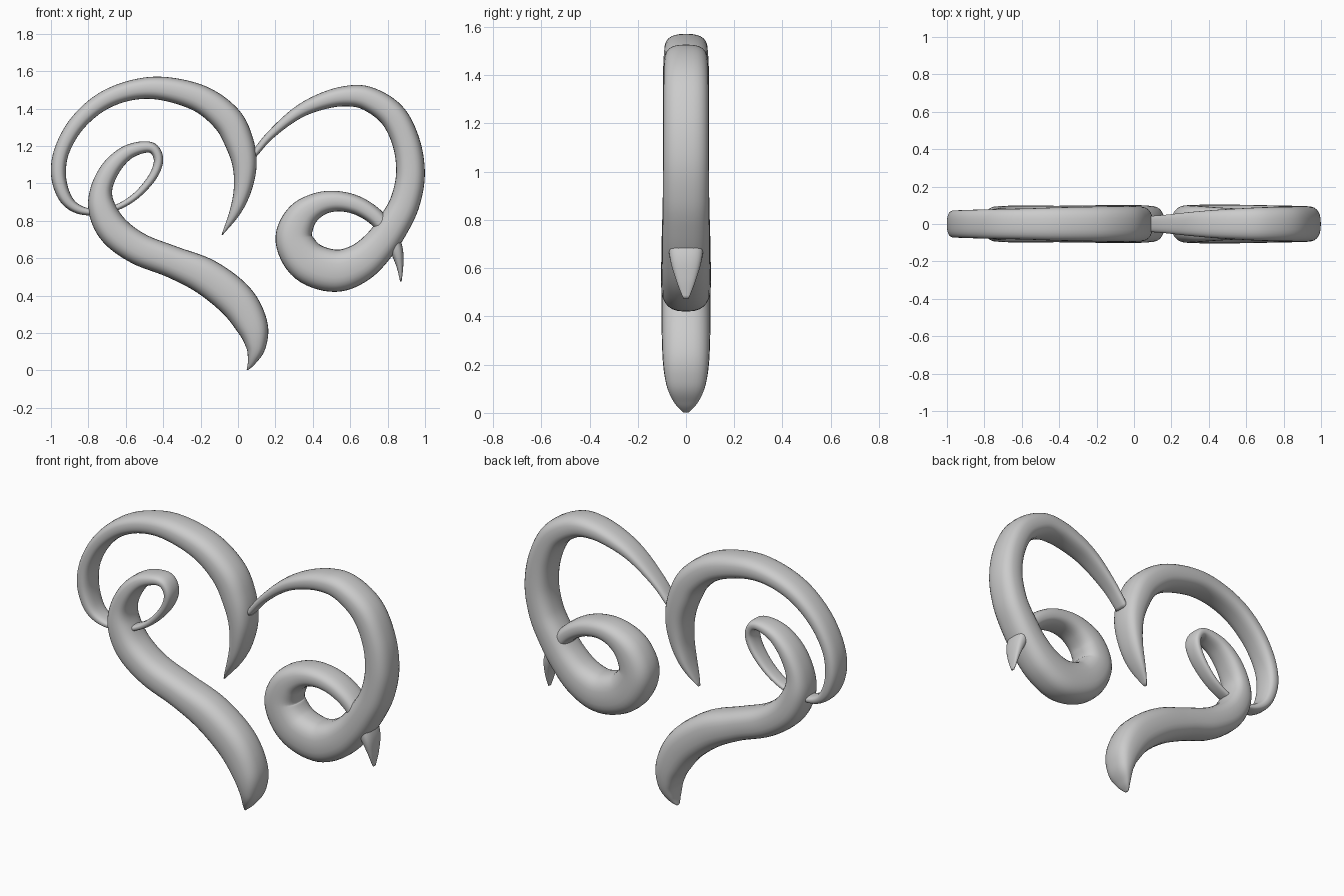
import bpy, bmesh, math
from mathutils import Vector

SIDES, STEPS, POWER = 28, 7, 2.6


def spline(pts):
    # Catmull-Rom through (x, z, half width) points
    p = [Vector(q) for q in pts]
    p = [2 * p[0] - p[1]] + p + [2 * p[-1] - p[-2]]
    out = []
    for a, b, c, d in zip(p, p[1:], p[2:], p[3:]):
        for i in range(STEPS):
            t = i / STEPS
            out.append(0.5 * (2 * b + (c - a) * t + (2 * a - 5 * b + 4 * c - d) * t * t
                              + (3 * b - a - 3 * c + d) * t ** 3))
    return out + [p[-2]]


def sround(v):
    return math.copysign(abs(v) ** (2 / POWER), v)


def stroke(name, pts):
    # Sweep a soft rounded section whose depth follows the stroke width
    path = spline(pts)
    bm = bmesh.new()
    rings = []
    for i, q in enumerate(path):
        t = path[min(i + 1, len(path) - 1)] - path[max(i - 1, 0)]
        n = Vector((-t.y, t.x)).normalized()
        w = max(q.z, 0.003)
        d = 0.108 * (1 - math.exp(-w / 0.036))
        ring = []
        for k in range(SIDES):
            a = math.tau * k / SIDES
            s = w * sround(math.cos(a))
            ring.append(bm.verts.new((q.x + n.x * s, d * sround(math.sin(a)), q.y + n.y * s)))
        rings.append(ring)
    for r0, r1 in zip(rings, rings[1:]):
        for k in range(SIDES):
            j = (k + 1) % SIDES
            bm.faces.new((r0[k], r0[j], r1[j], r1[k]))
    bm.faces.new(rings[0])
    bm.faces.new(rings[-1])
    bmesh.ops.recalc_face_normals(bm, faces=bm.faces)
    me = bpy.data.meshes.new(name)
    bm.to_mesh(me)
    bm.free()
    for f in me.polygons:
        f.use_smooth = True
    ob = bpy.data.objects.new(name, me)
    bpy.context.collection.objects.link(ob)
    return ob


# Left half of the heart: top arch, small loop, lower sweep
stroke("left_flourish", [
    (-.085, .725, .003), (-.015, .85, .03), (.025, .97, .048), (.035, 1.1, .065),
    (.005, 1.225, .077), (-.06, 1.345, .08), (-.2, 1.452, .073), (-.4, 1.507, .063),
    (-.57, 1.498, .053), (-.73, 1.435, .048), (-.86, 1.32, .044), (-.94, 1.18, .041),
    (-.96, 1.05, .04), (-.93, .935, .035), (-.87, .87, .026), (-.78, .847, .018),
    (-.66, .867, .016), (-.55, .93, .018), (-.46, 1.03, .022), (-.425, 1.12, .025),
    (-.45, 1.183, .028), (-.51, 1.193, .032), (-.6, 1.16, .04), (-.68, 1.08, .05),
    (-.73, .97, .058), (-.725, .86, .075), (-.66, .745, .085), (-.53, .65, .085),
    (-.35, .58, .085), (-.17, .5, .097), (-.01, .375, .1), (.075, .24, .085),
    (.095, .13, .055), (.075, .05, .024), (.05, .003, .004)])

# Right half: thin start, arch, heavy ring curl and pointed tail
stroke("right_flourish", [
    (.085, 1.155, .018), (.17, 1.255, .022), (.3, 1.365, .032), (.42, 1.428, .042),
    (.56, 1.465, .053), (.69, 1.455, .064), (.825, 1.365, .072), (.9, 1.215, .074),
    (.922, 1.05, .077), (.893, .9, .08), (.835, .785, .085), (.755, .67, .09),
    (.65, .575, .102), (.52, .533, .113), (.375, .58, .112), (.3, .7, .1),
    (.335, .815, .085), (.42, .883, .066), (.52, .905, .055), (.63, .885, .05),
    (.73, .825, .046), (.8, .74, .043), (.845, .65, .036), (.865, .56, .019),
    (.871, .475, .004)])
